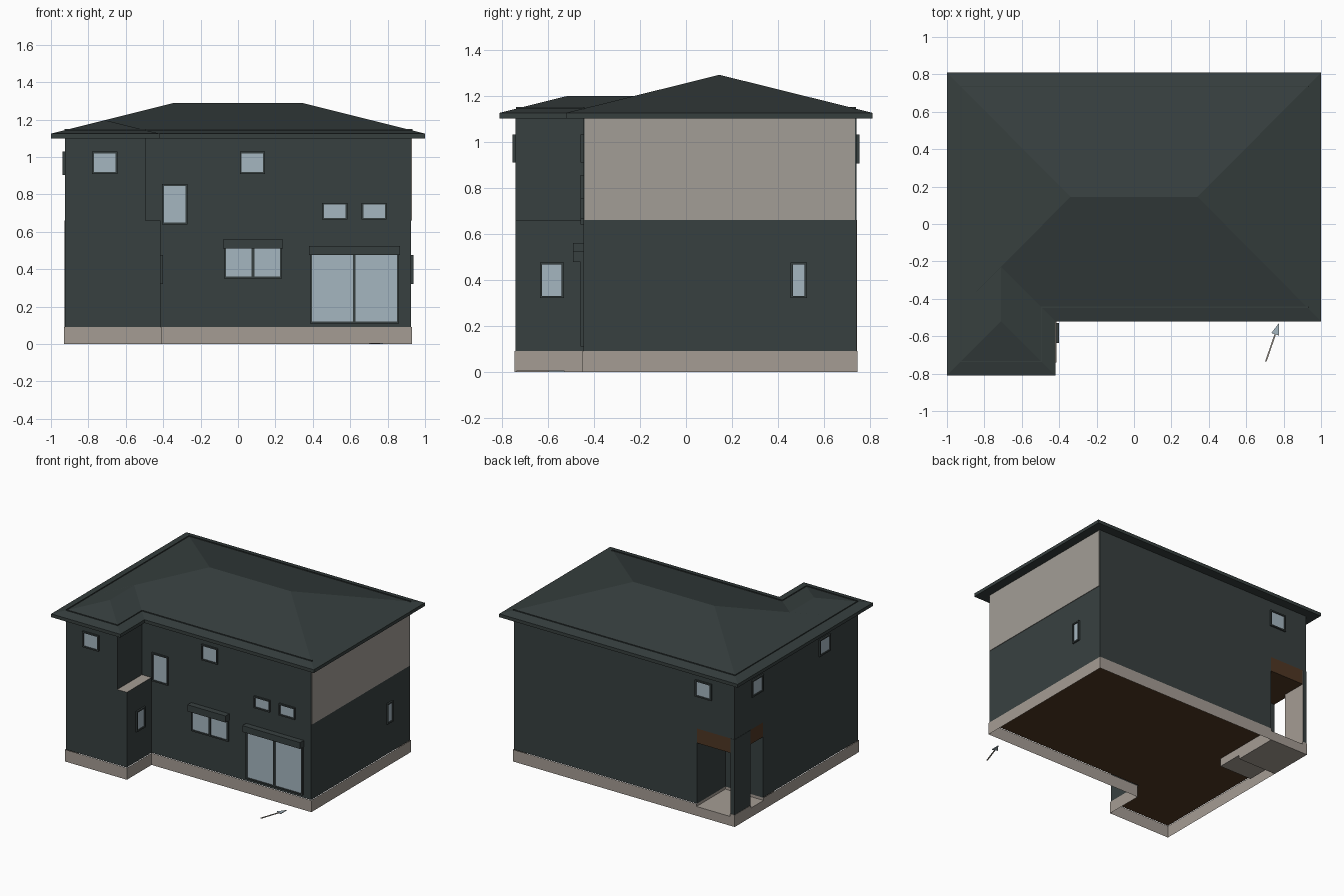
import bpy, bmesh
from mathutils import Vector

if "Cube" in bpy.data.objects:
    bpy.data.objects.remove(bpy.data.objects["Cube"], do_unlink=True)


def material(name, rgb):
    m = bpy.data.materials.new(name)
    m.use_nodes = True
    m.diffuse_color = (*rgb, 1)
    bsdf = m.node_tree.nodes["Principled BSDF"]
    bsdf.inputs["Base Color"].default_value = (*rgb, 1)
    bsdf.inputs["Roughness"].default_value = 0.8
    return m


DARK = material("charcoal wall", (0.039, 0.051, 0.051))
ROOF = material("charcoal roof", (0.037, 0.049, 0.048))
STONE = material("warm grey concrete", (0.376, 0.335, 0.296))
PANEL = material("pale grey cladding", (0.362, 0.337, 0.305))
GLASS = material("pale blue glass", (0.376, 0.468, 0.527))
WOOD = material("brown timber", (0.078, 0.038, 0.017))


def finish(name, bm, *mats, rule=None):
    """Turn a bmesh into an object; rule picks a material index per face."""
    bmesh.ops.recalc_face_normals(bm, faces=bm.faces[:])
    if rule:
        for f in bm.faces:
            f.material_index = rule(f.normal)
    me = bpy.data.meshes.new(name)
    bm.to_mesh(me)
    bm.free()
    for m in mats:
        me.materials.append(m)
    ob = bpy.data.objects.new(name, me)
    bpy.context.collection.objects.link(ob)
    return ob


def add_box(bm, lo, hi):
    lo, hi = Vector(lo), Vector(hi)
    verts = bmesh.ops.create_cube(bm, size=1)["verts"]
    for v in verts:
        v.co = (lo + hi) / 2 + v.co * (hi - lo)


def box(name, lo, hi, *mats, rule=None):
    bm = bmesh.new()
    add_box(bm, lo, hi)
    return finish(name, bm, *mats, rule=rule)


def prism(name, outline, z0, z1, *mats, rule=None, ring=0):
    """Extrude an outline upwards; ring > 0 keeps only a border that wide."""
    bm = bmesh.new()
    face = bm.faces.new([bm.verts.new((x, y, z0)) for x, y in outline])
    if ring:
        bmesh.ops.inset_region(bm, faces=[face], thickness=ring, use_boundary=True)
        bmesh.ops.delete(bm, geom=[face], context='FACES_ONLY')
    top = bmesh.ops.extrude_face_region(bm, geom=bm.faces[:], use_keep_orig=True)["geom"]
    for v in top:
        if isinstance(v, bmesh.types.BMVert):
            v.co.z = z1
    return finish(name, bm, *mats, rule=rule)


# Plan dimensions
X, BACK, FRONT, WING = 0.93, 0.745, -0.45, -0.745
PX, PY = -0.61, 0.40          # inner corner of the porch
BASE, MID, TOP = 0.09, 0.66, 1.10


def plan(e, wing_x, porch):
    pts = [(-X + e, WING + e), (wing_x - e, WING + e), (wing_x - e, FRONT + e),
           (X - e, FRONT + e), (X - e, BACK - e)]
    if porch:
        return pts + [(PX, BACK - e), (PX, PY), (-X + e, PY)]
    return pts + [(-X + e, BACK - e)]


# Foundation and storeys
prism("foundation", plan(0, -0.41, True), 0, BASE, STONE, ring=0.05)
prism("lower_storey", plan(0.004, -0.41, True), BASE, MID, DARK, WOOD, STONE,
      rule=lambda n: 1 if n.z < -0.5 else 2 if n.z > 0.5 else 0)
prism("upper_storey", plan(0.004, -0.49, False), MID, TOP, DARK)
box("side_cladding", (X - 0.006, FRONT + 0.008, MID), (X, BACK - 0.01, TOP), PANEL)

# Corner porch
box("porch_lintel", (-X + 0.004, PY, 0.55), (PX, BACK - 0.004, MID), WOOD)
box("porch_slab", (-X, PY, 0), (PX, BACK, 0.07), STONE)
box("entrance_footing", (-X + 0.05, 0.2, 0.03), (PX, PY, BASE), STONE)
box("porch_column", (-X + 0.002, 0.55, BASE), (-X + 0.035, BACK - 0.002, MID),
    DARK, STONE, rule=lambda n: 1 if n.x > 0.5 else 0)
box("porch_column_base", (-X, 0.55, 0), (-X + 0.04, BACK, BASE), STONE)


# Roofs
def hip_roof(name, x0, x1, y0, y1, ridge):
    bm = bmesh.new()
    pts = [(x, y, z) for x in (x0, x1) for y in (y0, y1) for z in (TOP, 1.125)]
    for p in pts + ridge:
        bm.verts.new(p)
    bmesh.ops.convex_hull(bm, input=bm.verts[:])
    bmesh.ops.dissolve_limit(bm, angle_limit=0.01, verts=bm.verts[:], edges=bm.edges[:])
    return finish(name, bm, ROOF)


hip_roof("main_roof", -1, 1, -0.52, 0.81, [(-0.34, 0.145, 1.29), (0.34, 0.145, 1.29)])
hip_roof("wing_roof", -1, -0.42, -0.81, -0.2, [(-0.71, -0.52, 1.197), (-0.71, -0.23, 1.197)])

# Snow guard bars just above the eaves
guard = [(0.93, -0.445), (-0.495, -0.445), (-0.495, -0.735),
         (-0.925, -0.735), (-0.925, 0.735), (0.93, 0.735)]
bm = bmesh.new()
for a, b in zip(guard, guard[1:]):
    add_box(bm, (min(a[0], b[0]) - 0.003, min(a[1], b[1]) - 0.003, 1.138),
            (max(a[0], b[0]) + 0.003, max(a[1], b[1]) + 0.003, 1.150))
finish("snow_guards", bm, ROOF)

# Windows: each wall is (axis, position, outward sign)
E = 0.004
FRONT_WALL, WING_WALL = (1, FRONT + E, -1), (1, WING + E, -1)
BACK_WALL, LEFT_WALL = (1, BACK - E, 1), (0, X - E, 1)
RIGHT_WALL, WING_SIDE = (0, -X + E, -1), (0, -0.41 - E, 1)


def on_wall(wall, u0, u1, z0, z1, depth):
    """Corners of a box standing out from a wall."""
    axis, pos, sign = wall
    d = sorted((pos - sign * 0.004, pos + sign * depth))
    if axis:
        return (u0, d[0], z0), (u1, d[1], z1)
    return (d[0], u0, z0), (d[1], u1, z1)


def window(name, wall, u0, u1, z0, z1, double=False, t=0.01, depth=0.012):
    box(name + "_glass", *on_wall(wall, u0, u1, z0, z1, 0.004), GLASS)
    bars = [(u0 - t, u0, z0 - t, z1 + t), (u1, u1 + t, z0 - t, z1 + t),
            (u0, u1, z0 - t, z0), (u0, u1, z1, z1 + t)]
    if double:
        mid = (u0 + u1) / 2
        bars.append((mid - 0.007, mid + 0.007, z0, z1))
    bm = bmesh.new()
    for bar in bars:
        add_box(bm, *on_wall(wall, *bar, depth))
    finish(name + "_frame", bm, DARK)


window("wing_upper_window", WING_WALL, -0.77, -0.655, 0.92, 1.02)
window("front_upper_window", FRONT_WALL, 0.02, 0.135, 0.92, 1.02)
window("stair_window", FRONT_WALL, -0.395, -0.28, 0.65, 0.845)
for side, u in (("inner", 0.46), ("outer", 0.67)):
    window("front_slot_window_" + side, FRONT_WALL, u, u + 0.115, 0.675, 0.745)
window("front_sliding_window", FRONT_WALL, -0.065, 0.225, 0.36, 0.51, True)
window("garden_door", FRONT_WALL, 0.395, 0.85, 0.12, 0.475, True)
window("wing_side_window", WING_SIDE, -0.625, -0.54, 0.33, 0.465)
window("left_slot_window", LEFT_WALL, 0.465, 0.515, 0.33, 0.465)
window("back_window", BACK_WALL, -0.725, -0.61, 0.915, 1.02)
for place, u in (("back", 0.415), ("front", -0.39)):
    window("right_window_" + place, RIGHT_WALL, u, u + 0.115, 0.915, 1.02)

# Shutter boxes
box("window_shutter_box", *on_wall(FRONT_WALL, -0.08, 0.24, 0.51, 0.56, 0.045), DARK)
box("door_shutter_box", *on_wall(FRONT_WALL, 0.38, 0.865, 0.477, 0.525, 0.045), DARK)

# Direction arrow lying on the ground
tail, neck = Vector((0.705, -0.735)), Vector((0.755, -0.59))
along = (neck - tail).normalized()
across = Vector((-along.y, along.x))
w = across * 0.004
prism("arrow_shaft", [tail - w, neck - w, neck + w, tail + w], 0, 0.005, STONE)
w = across * 0.022
prism("arrow_head", [neck - w, neck + along * 0.065, neck + w], 0, 0.005, GLASS)
